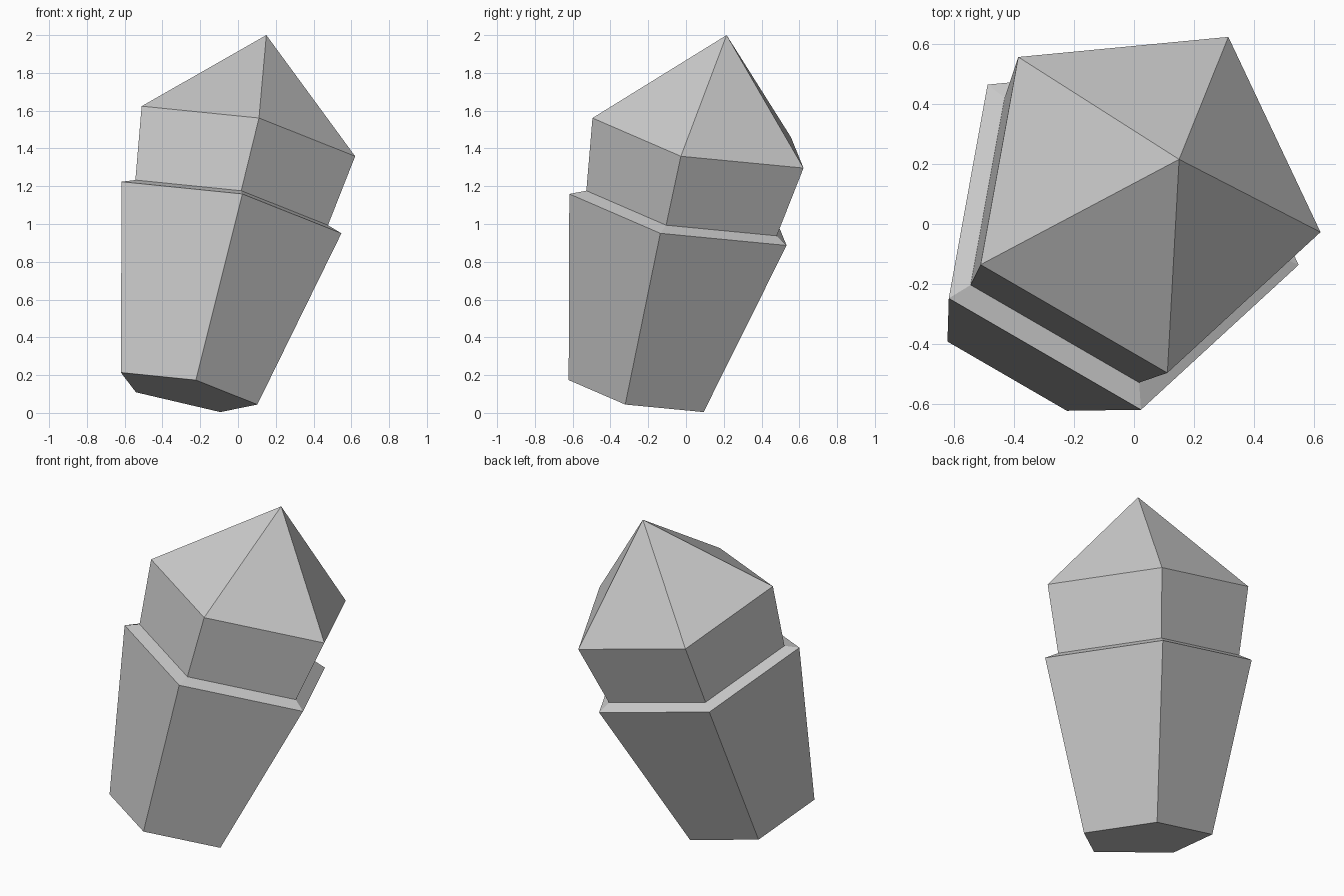
import bpy, bmesh
from math import cos, sin, tau
from mathutils import Vector

if "Cube" in bpy.data.objects:
    bpy.data.objects.remove(bpy.data.objects["Cube"])

SIDES = 5
# Tilted cross-section frame: axis normal, direction to first corner, and the third axis
normal = Vector((0.207, 0.190, 0.960)).normalized()
u = Vector((-0.881, -0.390, 0.269))
u = (u - normal * u.dot(normal)).normalized()
v = normal.cross(u)

# Section centres and radii: foot, shoulder, neck, crown
sections = [
    ((-0.275, -0.238, 0.109), 0.392),
    ((-0.060, -0.001, 1.055), 0.631),
    ((-0.056, 0.013, 1.085), 0.553),
    ((0.030, 0.104, 1.460), 0.613),
]
tip = (0.15, 0.215, 2.0)

bm = bmesh.new()


def ring(centre, radius):
    return [bm.verts.new(Vector(centre) + radius * (u * cos(tau * i / SIDES) + v * sin(tau * i / SIDES)))
            for i in range(SIDES)]


rings = [ring(c, r) for c, r in sections]

# Foot cap and side walls
bm.faces.new(rings[0][::-1])
for low, high in zip(rings, rings[1:]):
    for i in range(SIDES):
        j = (i + 1) % SIDES
        bm.faces.new((low[i], low[j], high[j], high[i]))

# Pointed top
apex = bm.verts.new(tip)
for i in range(SIDES):
    bm.faces.new((rings[-1][i], rings[-1][(i + 1) % SIDES], apex))

bmesh.ops.recalc_face_normals(bm, faces=bm.faces)
mesh = bpy.data.meshes.new("crystal_shard")
bm.to_mesh(mesh)
bm.free()
bpy.context.collection.objects.link(bpy.data.objects.new("crystal_shard", mesh))
